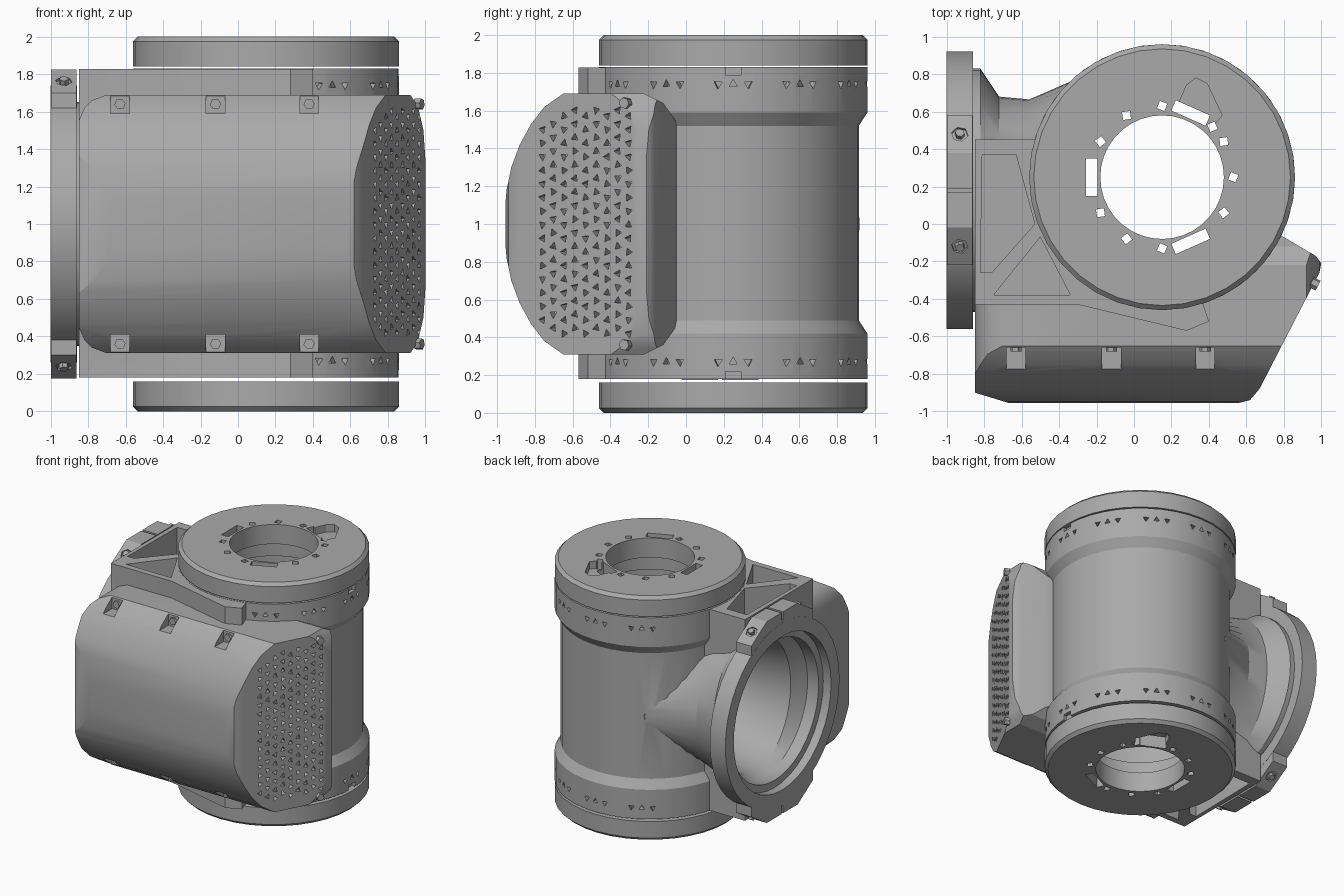
import bpy, bmesh, math, random
from mathutils import Matrix, Vector

cube = bpy.data.objects.get("Cube")
if cube:
    bpy.data.objects.remove(cube)
random.seed(4)
CX, CY, NY = 0.15, 0.25, 0.18   # main tube axis, side port axis

grey = bpy.data.materials.new("cast_grey")
grey.use_nodes = True
grey.diffuse_color = (0.4, 0.4, 0.4, 1)
grey.node_tree.nodes["Principled BSDF"].inputs["Base Color"].default_value = (0.4, 0.4, 0.4, 1)


def finish(name, bm):
    bmesh.ops.recalc_face_normals(bm, faces=bm.faces)
    me = bpy.data.meshes.new(name)
    bm.to_mesh(me)
    bm.free()
    me.materials.append(grey)
    ob = bpy.data.objects.new(name, me)
    bpy.context.collection.objects.link(ob)
    return ob


def loft(name, rings, loop=False):
    bm = bmesh.new()
    vs = [[bm.verts.new(p) for p in ring] for ring in rings]
    pairs = list(zip(vs, vs[1:])) + ([(vs[-1], vs[0])] if loop else [])
    for a, b in pairs:
        for i in range(len(a)):
            j = (i + 1) % len(a)
            bm.faces.new((a[i], a[j], b[j], b[i]))
    if not loop:
        bm.faces.new(vs[0])
        bm.faces.new(vs[-1])
    return finish(name, bm)


def prism(name, pts, h0, h1, axis="z"):
    place = {"x": lambda a, b, h: (h, a, b), "y": lambda a, b, h: (a, h, b),
             "z": lambda a, b, h: (a, b, h)}[axis]
    return loft(name, [[place(a, b, h) for a, b in pts] for h in (h0, h1)])


def upright(name, profile, loop=False, n=40):
    angles = [math.tau * i / n for i in range(n)]
    return loft(name, [[(CX + r * math.cos(t), CY + r * math.sin(t), z) for t in angles]
                       for r, z in profile], loop)


def sideways(name, sections, loop=False, n=40):
    angles = [math.tau * i / n for i in range(n)]
    return loft(name, [[(x, NY + ry * math.cos(t), 1 + rz * math.sin(t)) for t in angles]
                       for x, ry, rz in sections], loop)


def studs(name, spots, sides, radius, depth):
    """Small n-sided plugs: each spot is (position, normal, spin)."""
    bm = bmesh.new()
    for pos, normal, spin in spots:
        turn = Vector(normal).to_track_quat("Z", "Y").to_matrix().to_4x4()
        bmesh.ops.create_cone(bm, cap_ends=True, segments=sides, radius1=radius, radius2=radius,
                              depth=depth, matrix=Matrix.Translation(pos) @ turn @ Matrix.Rotation(spin, 4, "Z"))
    return finish(name, bm)


def boxes(name, items):
    """Each item is (centre, size, turn about z)."""
    bm = bmesh.new()
    for centre, size, turn in items:
        bmesh.ops.create_cube(bm, size=1, matrix=Matrix.Translation(centre)
                              @ Matrix.Rotation(turn, 4, "Z") @ Matrix.Diagonal((*size, 1)))
    return finish(name, bm)


def combine(ob, other, operation="DIFFERENCE"):
    mod = ob.modifiers.new("cut", "BOOLEAN")
    mod.operation, mod.object, mod.solver = operation, other, "EXACT"
    bpy.context.view_layer.objects.active = ob
    bpy.ops.object.modifier_apply(modifier=mod.name)
    bpy.data.objects.remove(other)


def mirror_z(pts):
    return pts + [(a, 2 - z) for a, z in reversed(pts)]


def cavity():
    return upright("cavity", [(0.42, 0.1), (0.42, 0.3), (0.61, 0.34), (0.61, 1.66), (0.42, 1.7), (0.42, 1.9)])


# Main housing: tube with thicker end bands
housing = upright("main_housing", [(0.71, 0.18), (0.71, 0.42), (0.665, 0.49),
                                   (0.665, 1.52), (0.71, 1.59), (0.71, 1.83)])
# Corner frame and bracket joined to the tube
combine(housing, prism("frame", [(-0.85, 0.45), (-0.3, 0.45), (0.2, 0.2), (0.36, -0.4), (0.4, -0.52),
                                 (0.28, -0.57), (-0.3, -0.43), (-0.85, -0.43)], 0.18, 1.828), "UNION")
# Tapering neck to the side port
combine(housing, sideways("neck", [(-0.88, 0.65, 0.65), (-0.82, 0.65, 0.65), (-0.72, 0.5, 0.62),
                                   (-0.56, 0.485, 0.57), (-0.2, 0.64, 0.3), (0.0, 0.6, 0.25)]), "UNION")
combine(housing, cavity())
combine(housing, sideways("bore", [(-1.1, 0.57, 0.57), (-0.83, 0.57, 0.57), (-0.76, 0.45, 0.54),
                                   (-0.55, 0.44, 0.5), (0, 0.44, 0.3)]))
# Triangular lightening pockets, top and bottom
for low, high in ((1.6, 1.9), (0.1, 0.4)):
    combine(housing, prism("pocket", [(-0.81, 0.37), (-0.63, 0.37), (-0.53, 0.0), (-0.76, -0.26), (-0.82, -0.26)], low, high))
    combine(housing, prism("pocket", [(-0.75, -0.38), (-0.5, -0.07), (-0.34, -0.38)], low, high))
# Groups of three triangular holes round each end band, and a notch
spots = []
for z in (0.27, 1.74):
    for g in range(12):
        if 5 <= g <= 8:
            continue
        for k in (-1, 0, 1):
            t = math.radians(30 * g + 6.5 * k)
            d = Vector((math.cos(t), math.sin(t), 0))
            spots.append((Vector((CX, CY, z)) + d * 0.71, d, k * 1.1))
combine(housing, studs("band_holes", spots, 3, 0.025, 0.1))
combine(housing, boxes("notches", [((0.86, CY, z), (0.06, 0.08, 0.08), 0) for z in (0.18, 1.83)]))

# End caps: ring with bolt holes, slots and one shallow keyed recess
for name, sign in (("bottom_cap", -1), ("top_cap", 1)):
    def at(h):
        return 1 + sign * h
    cap = upright(name, [(0.33, at(0.84)), (0.71, at(0.84)), (0.71, at(0.975)),
                         (0.685, at(1.0)), (0.33, at(1.0))], True, 36)
    holes = []
    for deg in (0, 30, 45, 90, 120, 150, 210, 240, 270, 330):
        t = math.radians(deg)
        holes.append((Vector((CX + 0.38 * math.cos(t), CY + 0.38 * math.sin(t), at(0.92))), (0, 0, 1), t + 0.4))
    combine(cap, studs("bolt_holes", holes, 4, 0.03, 0.4))
    combine(cap, boxes("slots", [((CX + 0.375 * math.cos(t), CY + 0.375 * math.sin(t), at(0.92)),
                                  (0.06, 0.2, 0.4), t) for t in map(math.radians, (66, 180, 294))]))
    combine(cap, prism("recess", [(0.22, 0.6), (0.28, 0.74), (0.33, 0.78), (0.39, 0.75), (0.47, 0.58), (0.42, 0.52)],
                       at(0.94), at(1.05)))

# Front cover: plan outline trimmed by its side and front outlines
cover = prism("front_cover", [(-0.85, -0.41), (-0.85, -0.9), (-0.67, -0.955), (0.56, -0.955), (0.62, -0.94),
                              (0.67, -0.88), (0.99, -0.26), (1.0, -0.21), (0.97, -0.17), (0.8, -0.07),
                              (0.6, 0.0), (0.3, -0.41)], 0.2, 1.8)
combine(cover, prism("side_trim", mirror_z([(-0.96, 1.06), (-0.95, 1.18), (-0.925, 1.3), (-0.88, 1.42), (-0.82, 1.53),
                                            (-0.75, 1.62), (-0.65, 1.69), (-0.22, 1.69), (-0.12, 1.64), (-0.05, 1.54), (0.1, 1.53)]),
                     -1.2, 1.2, "x"), "INTERSECT")
combine(cover, prism("front_trim", mirror_z([(-0.85, 1.55), (-0.82, 1.62), (-0.78, 1.66), (-0.7, 1.69), (0.92, 1.69),
                                             (0.96, 1.63), (0.99, 1.5), (1.0, 1.35)]), -1.2, 1.2, "y"), "INTERSECT")
combine(cover, cavity())
# Bolt pockets along the upper and lower edges
pockets, bolts = [], []
for z, s in ((1.64, 1), (0.36, -1)):
    for x in (-0.63, -0.12, 0.38):
        pockets.append(((x, -0.86, z + s * 0.05), (0.1, 0.4, 0.2), 0))
        bolts.append(((x, -0.66, z), (0, 1, 0), 0.4))
combine(cover, boxes("bolt_pockets", pockets))
# Perforated grille on the slanted side
out = Vector((0.62, -0.32, 0)).normalized()
grille = []
for c in range(9):
    y = -0.76 + c * 0.057
    x = 0.67 + (y + 0.88) * 0.32 / 0.62
    for r in range(17):
        z = 0.42 + r * 0.072 + (c % 2) * 0.03
        if abs(z - 1) < 0.5 + 0.16 * min(1, (y + 0.8) / 0.2):
            grille.append((Vector((x, y, z)), out, random.uniform(0, math.tau)))
combine(cover, studs("grille_holes", grille, 3, 0.023, 0.1))
for z in (0.36, 1.64):
    bolts.append(((0.965, -0.32, z), out, 0.3))
studs("cover_bolts", bolts, 6, 0.03, 0.04)

# Side flange: stepped ring with bolted lugs above and below
flange = sideways("side_flange", [(-1, 0.74, 0.74), (-0.86, 0.74, 0.74)])
for s in (-1, 1):
    lug = [(0.4, 0.5), (0.4, 0.7), (0.2, 0.825), (-0.2, 0.825), (-0.4, 0.7), (-0.4, 0.5)]
    combine(flange, prism("lug", [(NY + a, 1 + s * b) for a, b in lug], -0.999, -0.861, "x"), "UNION")
combine(flange, sideways("opening", [(-1.1, 0.63, 0.63), (-0.93, 0.63, 0.63), (-0.93, 0.57, 0.57), (-0.8, 0.57, 0.57)]))
combine(flange, boxes("slits", [((-0.93, NY, z), (0.3, 0.02, 0.12), 0) for z in (0.18, 1.82)]))
spots = [((-0.93, NY + a * 0.3, 1 + s * 0.763), (0, a * 0.53, s * 0.85), 0.3) for a in (-1, 1) for s in (-1, 1)]
combine(flange, studs("lug_sockets", spots, 6, 0.045, 0.03))
studs("lug_bolts", spots, 6, 0.025, 0.03)

# Smooth curved walls, keep sharp edges
bpy.ops.object.select_all(action="DESELECT")
for ob in bpy.context.collection.objects:
    if ob.type == "MESH" and grey.name in ob.data.materials:
        ob.select_set(True)
        bpy.context.view_layer.objects.active = ob
bpy.ops.object.shade_smooth_by_angle(angle=math.radians(25))
